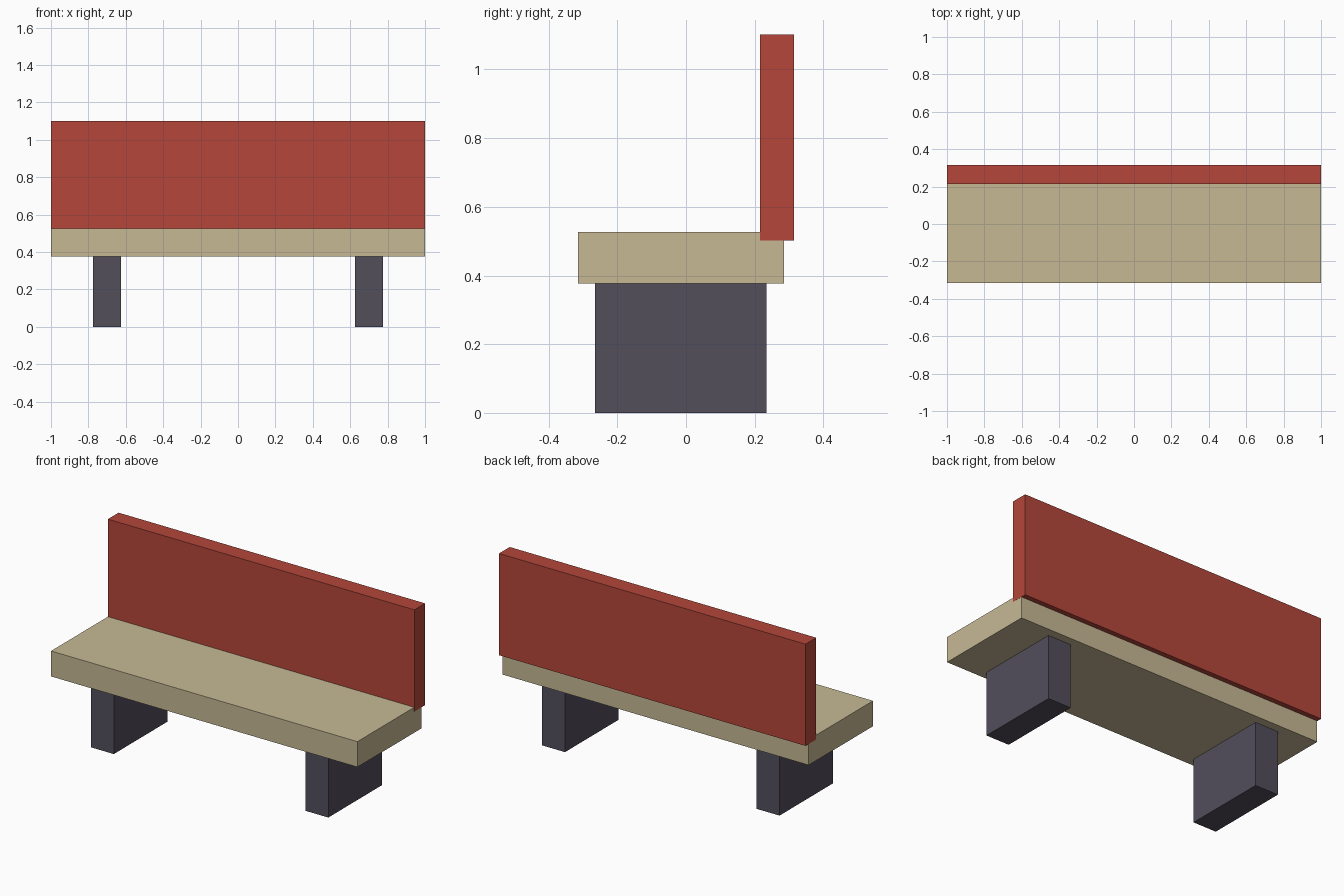
import bpy

default = bpy.data.objects.get("Cube")
if default:
    bpy.data.objects.remove(default, do_unlink=True)


def make_material(name, rgb):
    mat = bpy.data.materials.new(name)
    mat.use_nodes = True
    colour = (*rgb, 1.0)
    mat.diffuse_color = colour
    mat.node_tree.nodes["Principled BSDF"].inputs["Base Color"].default_value = colour
    return mat


def make_box(name, low, high, mat):
    """Axis-aligned box between two opposite corners."""
    centre = [(a + b) / 2 for a, b in zip(low, high)]
    size = [b - a for a, b in zip(low, high)]
    bpy.ops.mesh.primitive_cube_add(size=1, location=centre)
    box = bpy.context.object
    box.name = name
    box.scale = size
    bpy.ops.object.transform_apply(location=False, rotation=False, scale=True)
    box.data.materials.append(mat)
    return box


red = make_material("backrest red", (0.46, 0.062, 0.043))
tan = make_material("seat tan", (0.57, 0.485, 0.30))
grey = make_material("leg dark grey", (0.085, 0.077, 0.105))

# Seat slab, a hair shorter than the backrest so their ends do not overlap
make_box("seat", (-0.9995, -0.315, 0.377), (0.9995, 0.285, 0.527), tan)

# Backrest sunk slightly into the rear edge of the seat
make_box("backrest", (-1, 0.215, 0.502), (1, 0.315, 1.102), red)

# Two slab legs
for name, x in (("right_leg", -0.7), ("left_leg", 0.7)):
    make_box(name, (x - 0.075, -0.265, 0), (x + 0.075, 0.235, 0.4), grey)
